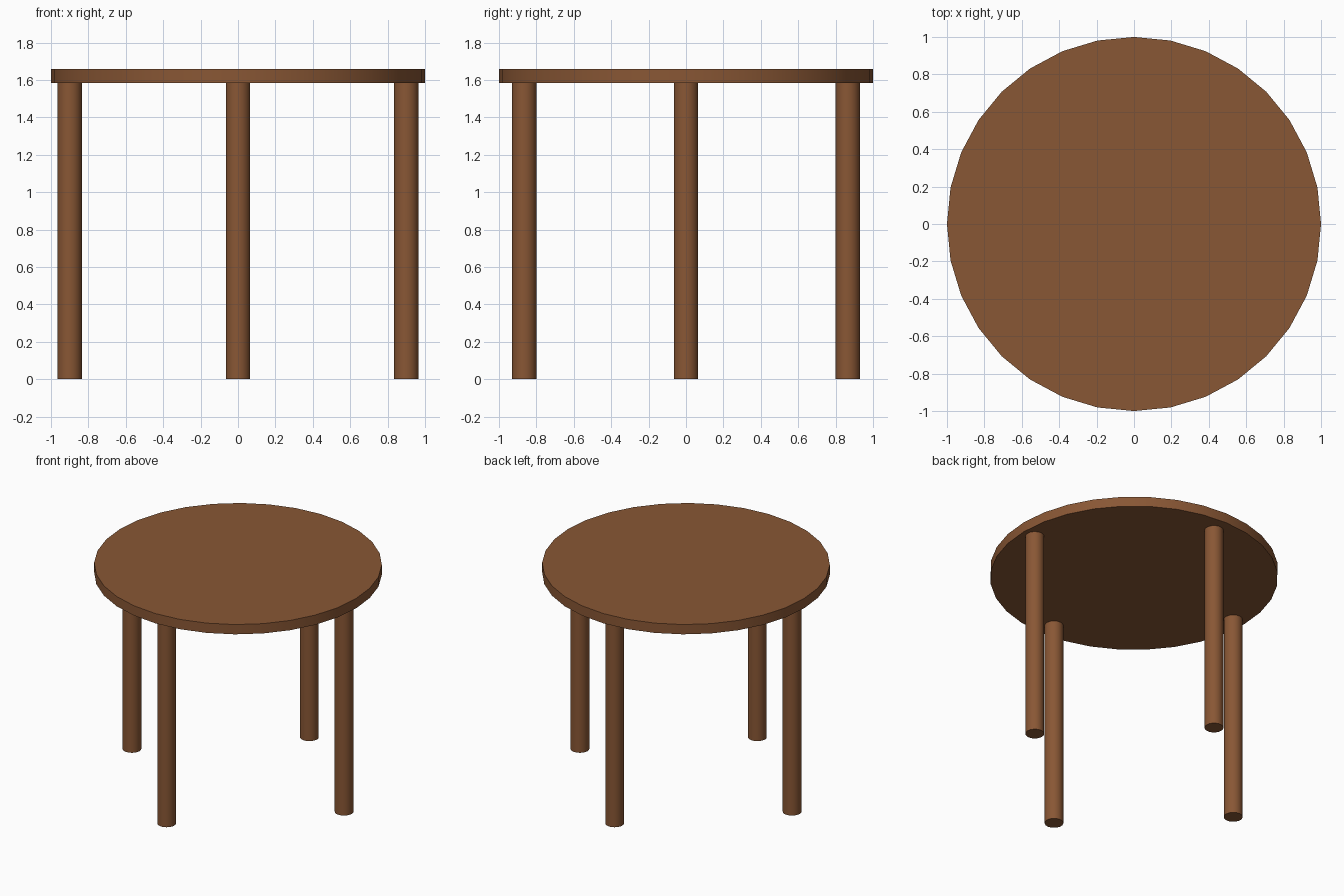
import bpy
from math import radians

if "Cube" in bpy.data.objects:
    bpy.data.objects.remove(bpy.data.objects["Cube"])

# Wood material
wood = bpy.data.materials.new("brown_wood")
wood.diffuse_color = (0.25, 0.095, 0.035, 1)
wood.use_nodes = True
wood.node_tree.nodes["Principled BSDF"].inputs["Base Color"].default_value = wood.diffuse_color


def cylinder(name, radius, z0, z1, x=0, y=0):
    bpy.ops.mesh.primitive_cylinder_add(
        vertices=32, radius=radius, depth=z1 - z0,
        end_fill_type='TRIFAN', location=(x, y, (z0 + z1) / 2))
    ob = bpy.context.object
    ob.name = name
    ob.data.materials.append(wood)
    bpy.ops.object.shade_smooth_by_angle(angle=radians(40))
    return ob


TOP, UNDERSIDE = 1.66, 1.585

# Round table top
cylinder("table_top", 1.0, UNDERSIDE, TOP)

# Four legs in a cross layout
for name, x, y in (("left_leg", -0.9, 0), ("right_leg", 0.9, 0),
                   ("front_leg", 0, -0.865), ("back_leg", 0, 0.865)):
    cylinder(name, 0.065, 0, UNDERSIDE, x, y)
